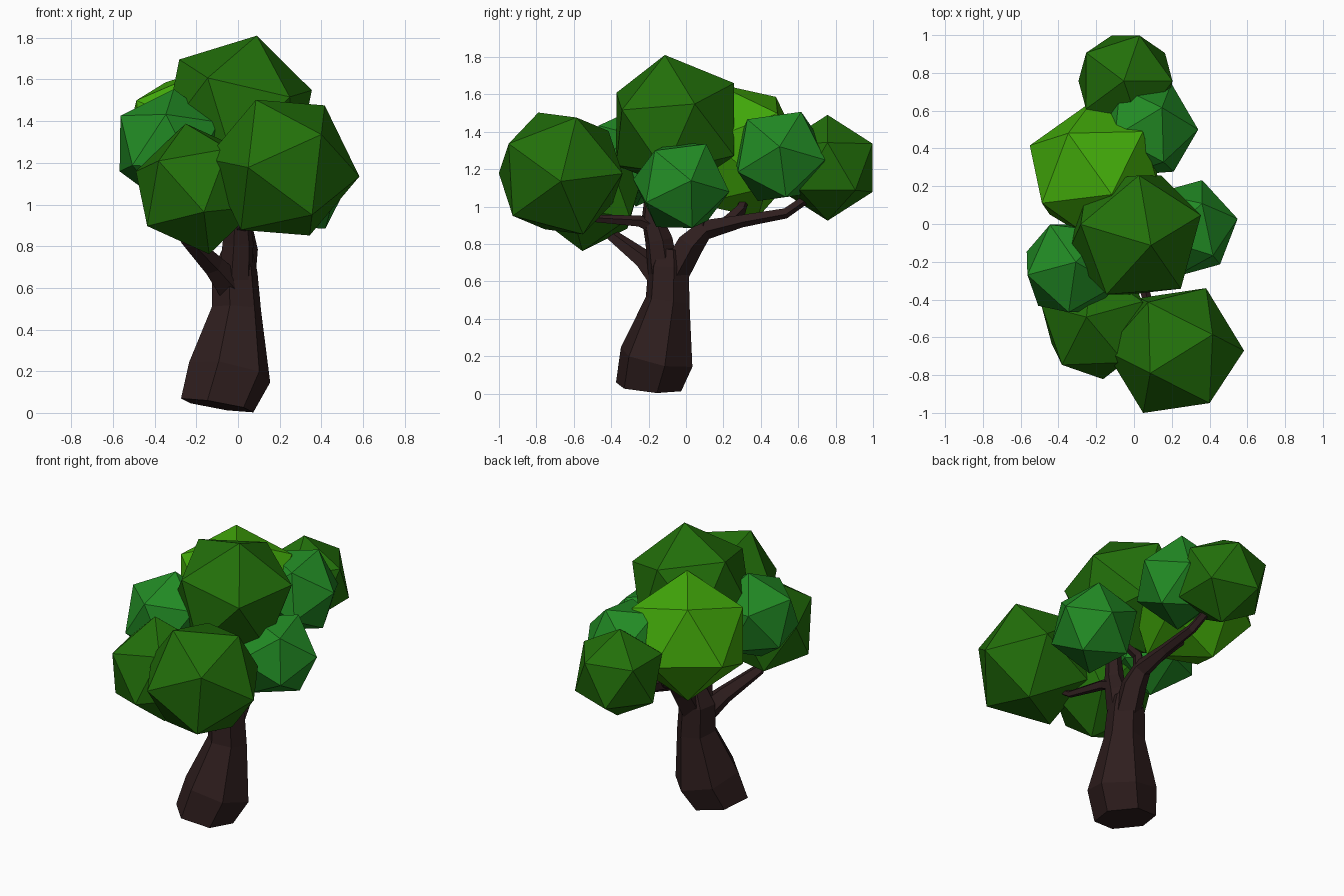
import bpy, bmesh, math
from mathutils import Vector, Matrix

cube = bpy.data.objects.get("Cube")
if cube:
    bpy.data.objects.remove(cube, do_unlink=True)


def material(name, rgb):
    m = bpy.data.materials.new(name)
    m.use_nodes = True
    color = (*rgb, 1.0)
    m.diffuse_color = color
    bsdf = next(n for n in m.node_tree.nodes if n.type == 'BSDF_PRINCIPLED')
    bsdf.inputs["Base Color"].default_value = color
    bsdf.inputs["Roughness"].default_value = 0.9
    return m


bark = material("dark bark", (0.028, 0.013, 0.013))
forest = material("forest green", (0.016, 0.16, 0.003))
teal = material("cool green", (0.016, 0.26, 0.018))
lime = material("bright green", (0.055, 0.4, 0.003))


def finish(name, bm, mat):
    bmesh.ops.recalc_face_normals(bm, faces=bm.faces)
    mesh = bpy.data.meshes.new(name)
    bm.to_mesh(mesh)
    bm.free()
    mesh.materials.append(mat)
    obj = bpy.data.objects.new(name, mesh)
    bpy.context.collection.objects.link(obj)


def foliage(name, center, radius, axis, neighbour, mat):
    """Icosahedron with one corner along axis and the next one towards neighbour."""
    z = Vector(axis).normalized()
    n = Vector(neighbour)
    x = (n - z * n.dot(z)).normalized()
    turn = Matrix((x, z.cross(x), z)).transposed().to_4x4()
    bm = bmesh.new()
    bmesh.ops.create_icosphere(bm, subdivisions=1, radius=radius,
                               matrix=Matrix.Translation(center) @ turn)
    finish(name, bm, mat)


def limb(name, stations, sides, start=None):
    """Faceted tapering tube through (x, y, z, radius) stations."""
    pts = [Vector(s[:3]) for s in stations]
    bm = bmesh.new()
    rings = []
    for i, p in enumerate(pts):
        t = pts[min(i + 1, len(pts) - 1)] - pts[max(i - 1, 0)]
        if i == 0 and start:
            t = Vector(start)
        t.normalize()
        u = (Vector((1, 0, 0)) - t * t.x).normalized()
        v = t.cross(u)
        r = stations[i][3]
        angles = [math.tau * k / sides + 0.26 for k in range(sides)]
        rings.append([bm.verts.new(p + r * (u * math.cos(a) + v * math.sin(a)))
                      for a in angles])
    for low, high in zip(rings, rings[1:]):
        for k in range(sides):
            j = (k + 1) % sides
            bm.faces.new((low[k], low[j], high[j], high[k]))
    bm.faces.new(rings[0])
    bm.faces.new(rings[-1])
    finish(name, bm, bark)


# Leaning trunk and the limbs that fork from it
limb("trunk", [(-0.10, -0.2, 0.036, 0.182), (-0.04, -0.157, 0.195, 0.205),
               (-0.007, -0.098, 0.50, 0.122), (-0.015, -0.093, 0.68, 0.112),
               (0.0, -0.085, 0.78, 0.075)], 6, start=(0.17, 0.09, 1))
limb("upright_limb", [(-0.01, -0.12, 0.64, 0.085), (0.0, -0.145, 0.82, 0.076),
                      (0.0, -0.18, 0.94, 0.058), (0.02, -0.17, 1.2, 0.035)], 6)
limb("back_limb", [(0.0, -0.07, 0.64, 0.085), (0.02, 0.02, 0.8, 0.078),
                   (0.02, 0.1, 0.88, 0.058), (0.01, 0.3, 0.925, 0.036),
                   (0.0, 0.53, 0.965, 0.03), (-0.02, 0.64, 1.04, 0.026),
                   (-0.03, 0.74, 1.15, 0.015)], 5)
limb("front_left_limb", [(-0.03, -0.12, 0.6, 0.08), (-0.12, -0.22, 0.71, 0.056),
                         (-0.25, -0.39, 0.84, 0.036),
                         (-0.27, -0.46, 0.98, 0.02)], 5)
limb("front_branch", [(0.0, -0.15, 0.88, 0.045), (0.03, -0.25, 0.92, 0.032),
                      (0.09, -0.48, 0.935, 0.022),
                      (0.16, -0.58, 1.0, 0.015)], 5)
limb("back_twig", [(0.01, 0.2, 0.9, 0.038), (-0.06, 0.29, 0.98, 0.032),
                   (-0.17, 0.33, 1.08, 0.018)], 5)
limb("side_twig", [(0.02, 0.08, 0.86, 0.045), (0.04, 0.08, 0.97, 0.032),
                   (0.13, 0.05, 1.03, 0.022), (0.25, 0.0, 1.08, 0.015)], 5)

# Foliage clumps
foliage("crown_foliage", (0.0, -0.058, 1.44), 0.385,
        (0.09, -0.055, 0.37), (0.03, 0.32, 0.235), forest)
foliage("front_foliage", (0.215, -0.67, 1.177), 0.37,
        (0.345, 0.0, -0.04), (0.16, 0.33, 0.0), forest)
foliage("front_right_foliage", (-0.195, -0.523, 1.075), 0.32,
        (-0.055, 0.03, 0.305), (-0.295, 0.09, 0.06), forest)
foliage("back_foliage", (-0.045, 0.757, 1.207), 0.283,
        (-0.009, 0.0, 0.28), (0.074, 0.238, 0.128), forest)
foliage("bright_foliage", (-0.20, 0.27, 1.30), 0.385,
        (-0.385, 0.547, 0.743), (-0.83, 0.15, -0.54), lime)
foliage("back_left_foliage", (0.068, 0.5, 1.268), 0.277,
        (0.26, 0.0, 0.05), (0.05, 0.12, 0.24), teal)
foliage("left_foliage", (0.285, -0.025, 1.112), 0.27,
        (0.25, 0.05, 0.025), (0.055, 0.25, -0.035), teal)
foliage("right_foliage", (-0.33, -0.235, 1.277), 0.28,
        (0.02, 0.03, 0.25), (-0.02, -0.24, 0.11), teal)
